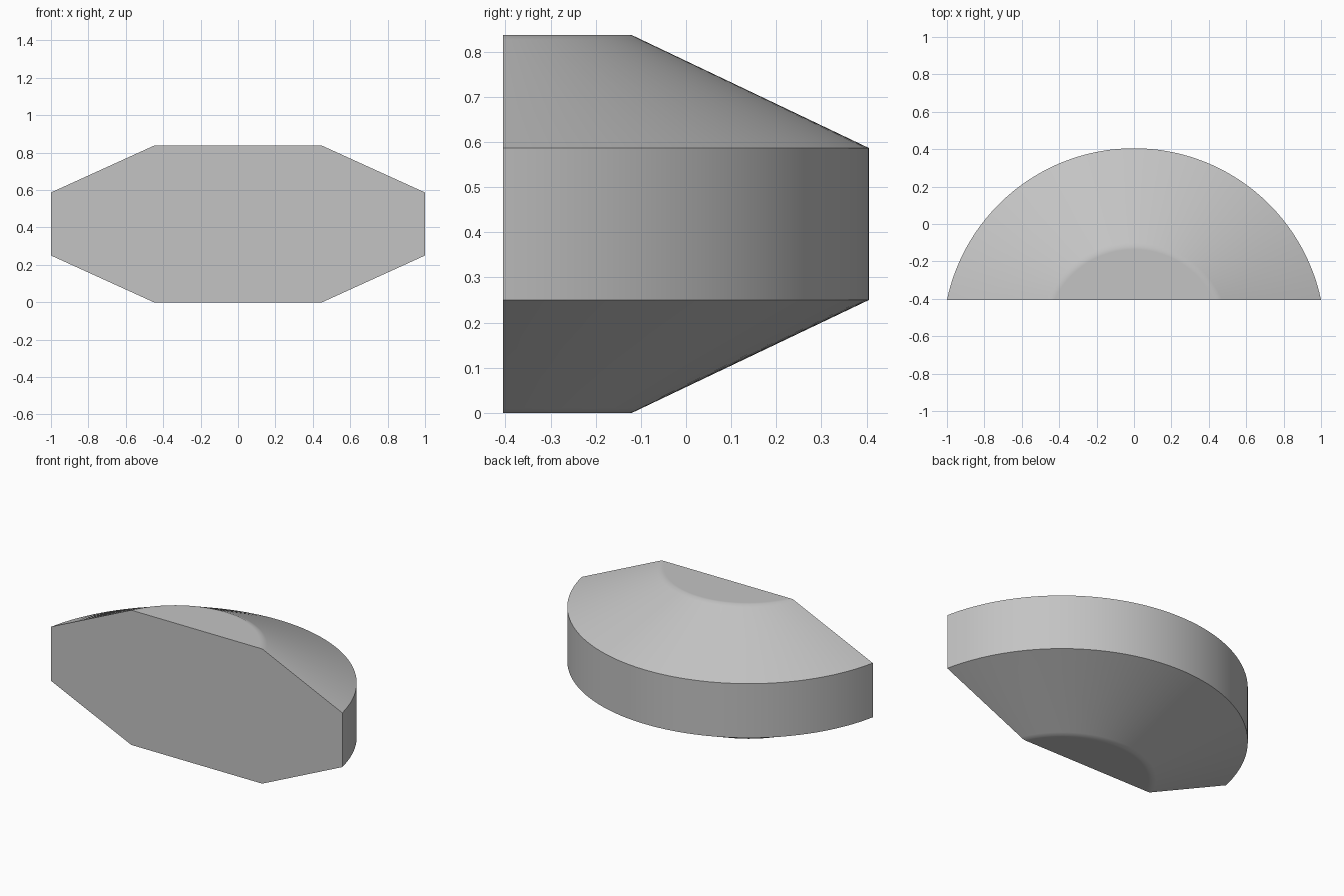
import bpy, bmesh
from math import asin, sin, cos

cube = bpy.data.objects.get("Cube")
if cube:
    bpy.data.objects.remove(cube)

SEGMENTS = 64
FRONT, HEIGHT = -0.405, 0.837


def arc(half_width, depth, z):
    """Circular arc standing on the flat front plane."""
    radius = (half_width ** 2 + depth ** 2) / (2 * depth)
    end = asin(half_width / radius)
    angles = [end * (2 * i / SEGMENTS - 1) for i in range(SEGMENTS + 1)]
    return [(radius * sin(a), FRONT + depth - radius * (1 - cos(a)), z)
            for a in angles]


def blend(a, b, t):
    return [tuple(u + (v - u) * t for u, v in zip(p, q)) for p, q in zip(a, b)]


# Lower half: cap ring, cap rim, narrow soft band, outer rim
cap = arc(0.45, 0.285, 0)
rim = arc(1.0, 0.81, 0.25)
lower = [arc(0.425, 0.269, 0), cap, blend(cap, rim, 0.04), rim]
upper = [[(x, y, HEIGHT - z) for x, y, z in ring] for ring in reversed(lower)]

# Loft the rings, then close the caps and the flat front
bm = bmesh.new()
rings = [[bm.verts.new(p) for p in ring] for ring in lower + upper]
for a, b in zip(rings, rings[1:]):
    for i in range(SEGMENTS):
        bm.faces.new((a[i], b[i], b[i + 1], a[i + 1]))
bm.faces.new(rings[0])
bm.faces.new(rings[-1])
bm.faces.new([r[0] for r in rings] + [r[-1] for r in reversed(rings)])
bmesh.ops.recalc_face_normals(bm, faces=bm.faces[:])

mesh = bpy.data.meshes.new("half_round_block")
bm.to_mesh(mesh)
bm.free()
block = bpy.data.objects.new("half_round_block", mesh)
bpy.context.collection.objects.link(block)

# Plain grey material
grey = bpy.data.materials.new("light_grey")
grey.use_nodes = True
colour = (0.55, 0.55, 0.55, 1)
grey.diffuse_color = colour
grey.node_tree.nodes["Principled BSDF"].inputs["Base Color"].default_value = colour
mesh.materials.append(grey)

# Smooth curved sides, crisp rims
bpy.ops.object.select_all(action='DESELECT')
block.select_set(True)
bpy.context.view_layer.objects.active = block
bpy.ops.object.shade_smooth_by_angle(angle=0.524)
